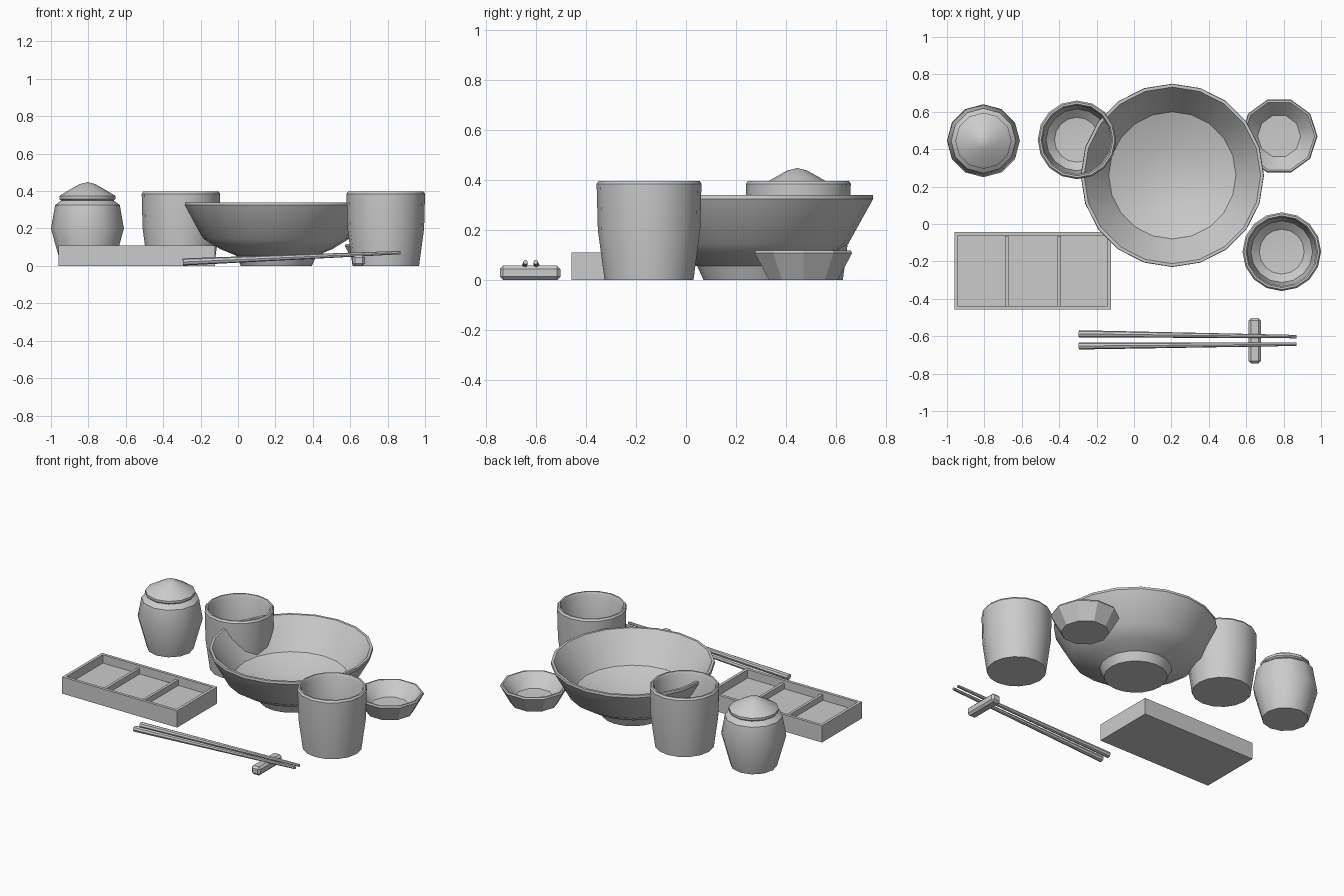
import bpy, bmesh
from math import sin, cos, pi, radians
from mathutils import Vector

if "Cube" in bpy.data.objects:
    bpy.data.objects.remove(bpy.data.objects["Cube"])


def finish(name, bm, smooth=True):
    bmesh.ops.recalc_face_normals(bm, faces=bm.faces)
    me = bpy.data.meshes.new(name)
    bm.to_mesh(me)
    bm.free()
    ob = bpy.data.objects.new(name, me)
    bpy.context.collection.objects.link(ob)
    if smooth:
        bpy.ops.object.select_all(action='DESELECT')
        ob.select_set(True)
        bpy.context.view_layer.objects.active = ob
        bpy.ops.object.shade_smooth_by_angle(angle=radians(30))
    return ob


def lathe(name, profile, sides, x, y):
    """Spin a closed (radius, z) profile that starts and ends on the axis."""
    bm = bmesh.new()
    rings = []
    for r, z in profile:
        if r == 0:
            rings.append([bm.verts.new((x, y, z))] * sides)
        else:
            rings.append([bm.verts.new((x + r * cos(2 * pi * i / sides),
                                        y + r * sin(2 * pi * i / sides), z))
                          for i in range(sides)])
    for a, b in zip(rings, rings[1:]):
        for i in range(sides):
            j = (i + 1) % sides
            bm.faces.new(list(dict.fromkeys((a[i], a[j], b[j], b[i]))))
    return finish(name, bm)


def add_box(bm, lo, hi):
    vs = bmesh.ops.create_cube(bm, size=1)['verts']
    for v in vs:
        v.co = Vector([l + (c + 0.5) * (h - l) for c, l, h in zip(v.co, lo, hi)])


# Large footed bowl
lathe("noodle_bowl", [(0, 0), (0.19, 0), (0.215, 0.055), (0.30, 0.09), (0.39, 0.145),
                      (0.49, 0.325), (0.488, 0.34), (0.472, 0.34),
                      (0.34, 0.155), (0.17, 0.095), (0, 0.08)], 20, 0.205, 0.26)

# Two matching cups
cup = [(0, 0), (0.178, 0), (0.205, 0.2), (0.21, 0.385), (0.202, 0.397), (0.192, 0.397),
       (0.184, 0.38), (0.18, 0.2), (0.165, 0.08), (0.12, 0.04), (0, 0.03)]
lathe("cup_back", cup, 16, -0.305, 0.45)
lathe("cup_right", cup, 16, 0.79, -0.148)

# Small sauce dish
lathe("sauce_dish", [(0, 0), (0.145, 0), (0.205, 0.107), (0.2, 0.117), (0.19, 0.117),
                     (0.115, 0.035), (0, 0.03)], 10, 0.776, 0.47)

# Lidded jar
lathe("jar_body", [(0, 0), (0.14, 0), (0.195, 0.2), (0.173, 0.325), (0.14, 0.35),
                   (0, 0.35)], 12, -0.805, 0.445)
lathe("jar_lid", [(0, 0.345), (0.135, 0.345), (0.15, 0.358), (0.15, 0.373),
                  (0.138, 0.382), (0.085, 0.413), (0.04, 0.438), (0, 0.448)],
      12, -0.805, 0.445)

# Tray: sunken floor with a solid rim, then two lower dividers
x0, x1, y0, y1 = -0.96, -0.123, -0.458, -0.043
bm = bmesh.new()
add_box(bm, (x0, y0, 0), (x1, y1, 0.11))
bm.faces.ensure_lookup_table()
top = max(bm.faces, key=lambda f: f.calc_center_median().z)
bmesh.ops.inset_region(bm, faces=[top], thickness=0.027)
for v in bmesh.ops.extrude_face_region(bm, geom=[top])['geom']:
    if isinstance(v, bmesh.types.BMVert):
        v.co.z = 0.055
if top.is_valid:
    bmesh.ops.delete(bm, geom=[top], context='FACES_ONLY')
finish("tray", bm, False)
for side, x in (("left", -0.681), ("right", -0.4)):
    bm = bmesh.new()
    add_box(bm, (x - 0.009, y0 + 0.02, 0.05), (x + 0.009, y1 - 0.02, 0.092))
    finish("tray_divider_" + side, bm, False)

# Chopstick rest
bm = bmesh.new()
add_box(bm, (0.613, -0.745, 0), (0.678, -0.503, 0.057))
bmesh.ops.bevel(bm, geom=bm.edges[:], offset=0.013, segments=1, affect='EDGES')
finish("chopstick_rest", bm, False)

# Pair of tapered chopsticks
for name, ya, yb in (("back", -0.587, -0.602), ("front", -0.652, -0.643)):
    a, b = Vector((-0.295, ya, 0.021)), Vector((0.868, yb, 0.071))
    bm = bmesh.new()
    bmesh.ops.create_cone(bm, cap_ends=True, segments=8, radius1=0.019,
                          radius2=0.009, depth=(b - a).length)
    ob = finish("chopstick_" + name, bm)
    ob.location = (a + b) / 2
    ob.rotation_euler = (b - a).to_track_quat('Z', 'Y').to_euler()
